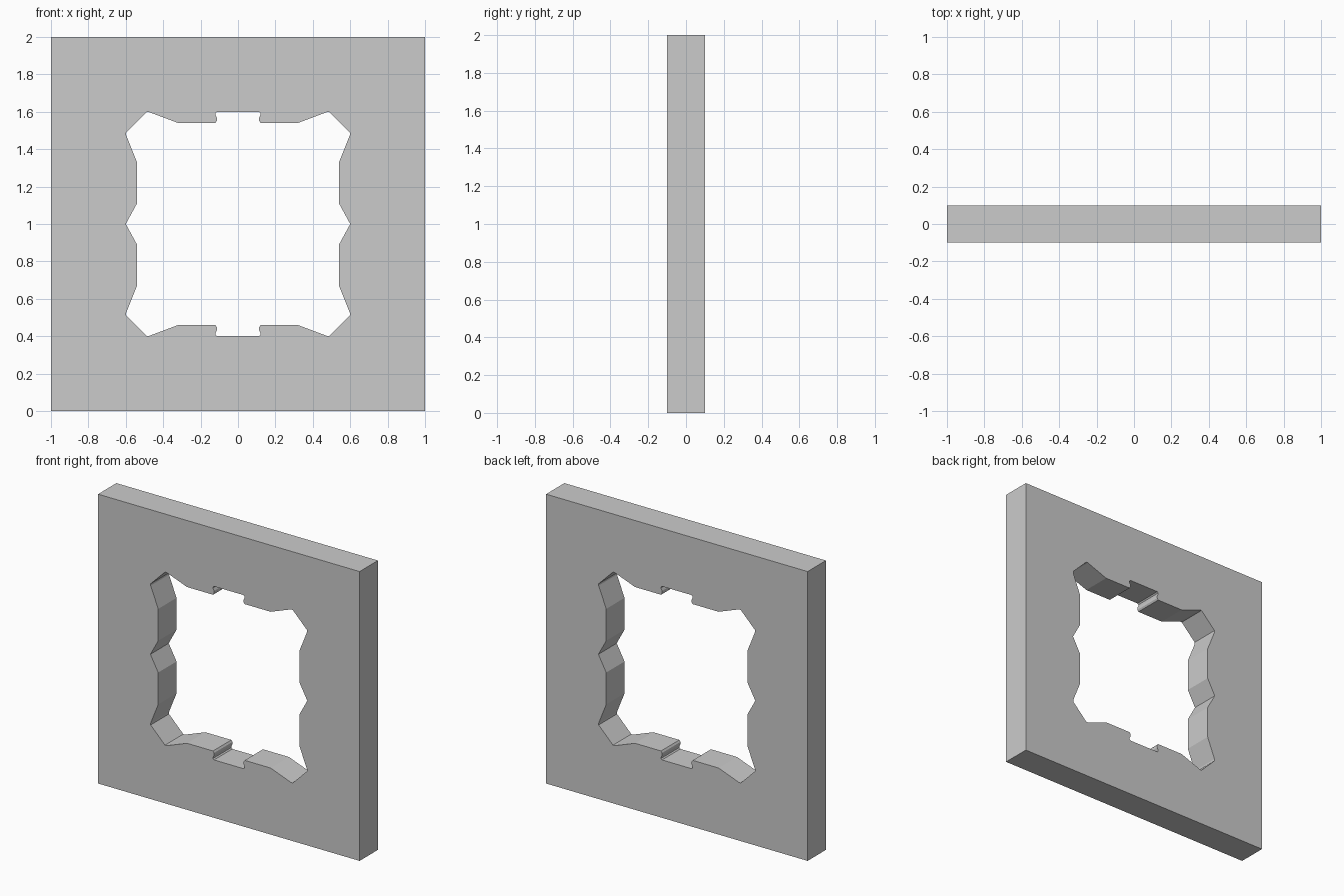
import bpy, bmesh
from mathutils import Matrix, Vector

if "Cube" in bpy.data.objects:
    bpy.data.objects.remove(bpy.data.objects["Cube"])

# Upper right quarter of the opening, relative to its centre (x, z)
quarter = [(0.113, 0.6), (0.121, 0.592), (0.121, 0.583), (0.113, 0.568),
           (0.113, 0.552), (0.121, 0.54), (0.32, 0.54), (0.475, 0.598),
           (0.488, 0.598), (0.598, 0.488), (0.598, 0.475), (0.54, 0.33),
           (0.54, 0.11), (0.6, 0.0)]

# Mirror the quarter to the right half, then to the full outline
right = quarter + [(x, -z) for x, z in reversed(quarter[:-1])]
opening = right + [(-x, z) for x, z in reversed(right)]
outer = [(-1, -1), (1, -1), (1, 1), (-1, 1)]

bm = bmesh.new()


def add_loop(points, y=-0.1):
    verts = [bm.verts.new((x, y, z + 1)) for x, z in points]
    return [bm.edges.new((v, verts[i - 1])) for i, v in enumerate(verts)]


# Front face with the hole, extruded to the plate thickness
edges = add_loop(outer) + add_loop(opening)
bmesh.ops.triangle_fill(bm, edges=edges, use_beauty=True, normal=Vector((0, -1, 0)))
result = bmesh.ops.extrude_face_region(bm, geom=bm.faces[:], use_keep_orig=True)
moved = [g for g in result["geom"] if isinstance(g, bmesh.types.BMVert)]
bmesh.ops.translate(bm, verts=moved, vec=(0, 0.2, 0))
bmesh.ops.recalc_face_normals(bm, faces=bm.faces[:])

mesh = bpy.data.meshes.new("frame_plate")
bm.to_mesh(mesh)
bm.free()
plate = bpy.data.objects.new("frame_plate", mesh)
bpy.context.collection.objects.link(plate)
